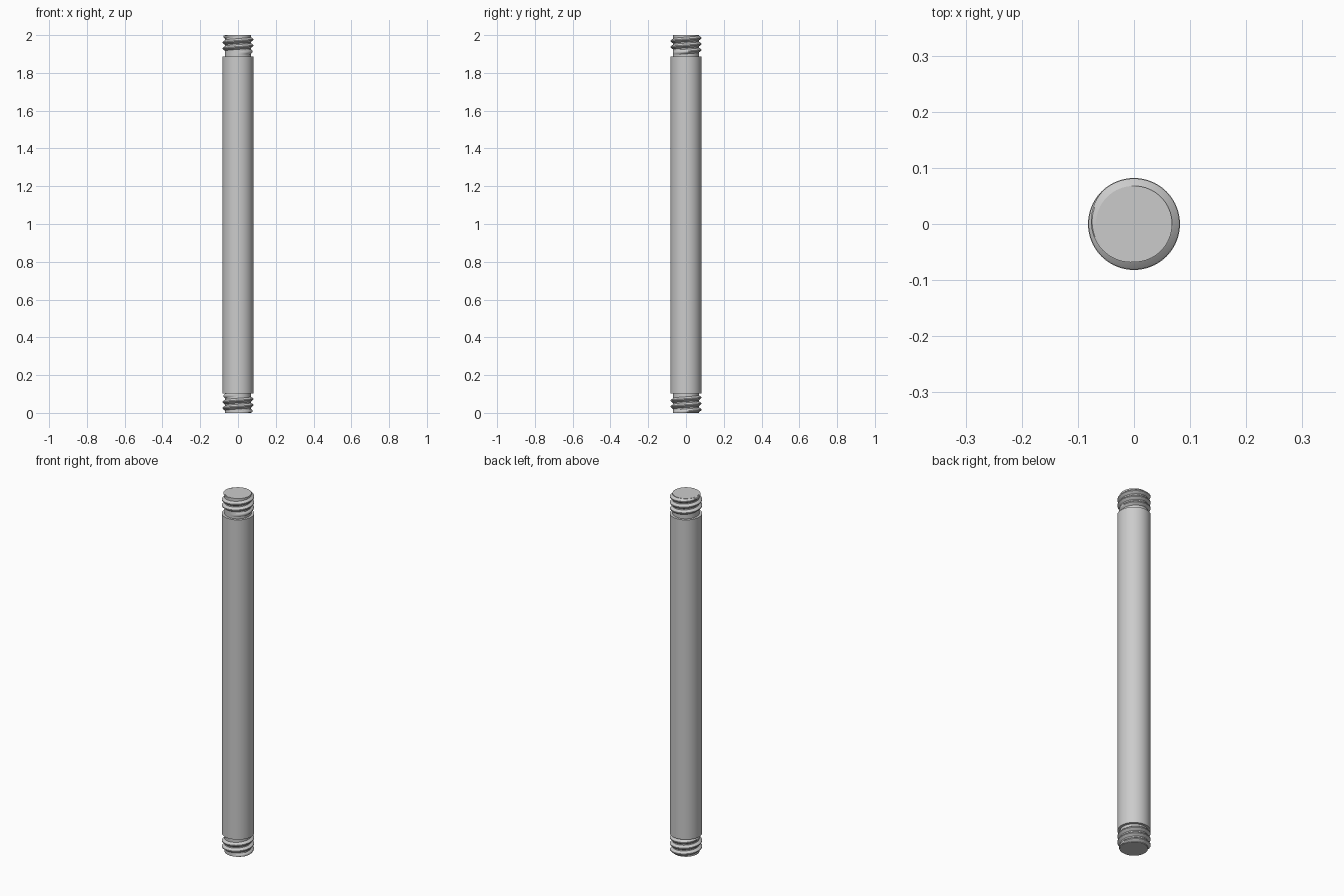
import bpy, bmesh, math
from math import cos, sin, pi

cube = bpy.data.objects.get("Cube")
if cube:
    bpy.data.objects.remove(cube)

steel = bpy.data.materials.new("grey_steel")
steel.use_nodes = True
GREY = (0.6, 0.6, 0.6, 1)
steel.diffuse_color = GREY
steel.node_tree.nodes["Principled BSDF"].inputs["Base Color"].default_value = GREY

SIDES = 64
CORE, CREST, PITCH, TURNS = 0.068, 0.081, 0.032, 3


def finish(bm, name):
    bmesh.ops.recalc_face_normals(bm, faces=bm.faces)
    mesh = bpy.data.meshes.new(name)
    bm.to_mesh(mesh)
    bm.free()
    mesh.materials.append(steel)
    obj = bpy.data.objects.new(name, mesh)
    bpy.context.collection.objects.link(obj)
    bpy.ops.object.select_all(action="DESELECT")
    obj.select_set(True)
    bpy.context.view_layer.objects.active = obj
    bpy.ops.object.shade_smooth_by_angle(angle=math.radians(35))


def lathe(name, profile):
    """Closed turned solid from (radius, height) points."""
    bm = bmesh.new()
    rings = [[bm.verts.new((r * cos(2 * pi * i / SIDES), r * sin(2 * pi * i / SIDES), z))
              for i in range(SIDES)] for r, z in profile]
    for a, b in zip(rings, rings[1:]):
        for i in range(SIDES):
            j = (i + 1) % SIDES
            bm.faces.new((a[i], a[j], b[j], b[i]))
    bm.faces.new(rings[0])
    bm.faces.new(rings[-1])
    finish(bm, name)


def thread(name, base, low, high):
    """Right-handed rounded ridge wound round the core, fading at both ends."""
    bm = bmesh.new()
    steps = SIDES * TURNS
    section = [(-0.5, -0.1), (-0.22, 0.75), (-0.1, 1), (0.1, 1), (0.22, 0.75), (0.5, -0.1)]
    rows = []
    for i in range(steps + 1):
        a = 2 * pi * i / SIDES - pi / 2
        fade = min(1, 8 * i / steps, 8 * (steps - i) / steps)
        row = []
        for across, out in section:
            r = CORE + (CREST - CORE) * (out * fade if out > 0 else out)
            z = base + PITCH * (i / SIDES + across * 0.85)
            row.append(bm.verts.new((r * cos(a), r * sin(a), min(high, max(low, z)))))
        rows.append(row)
    n = len(section)
    for p, q in zip(rows, rows[1:]):
        for k in range(n):
            m = (k + 1) % n
            bm.faces.new((p[k], p[m], q[m], q[k]))
    bm.faces.new(rows[0])
    bm.faces.new(rows[-1])
    finish(bm, name)


# Main shaft and the two narrower threaded ends
lathe("shaft", [(0.082, 0.102), (0.082, 1.887)])
lathe("upper_stud", [(CORE, 1.87), (CORE, 2.0)])
lathe("lower_stud", [(CORE, 0.0), (CORE, 0.12)])
thread("upper_thread", 1.905, 1.89, 1.999)
thread("lower_thread", 0.001, 0.001, 0.11)
